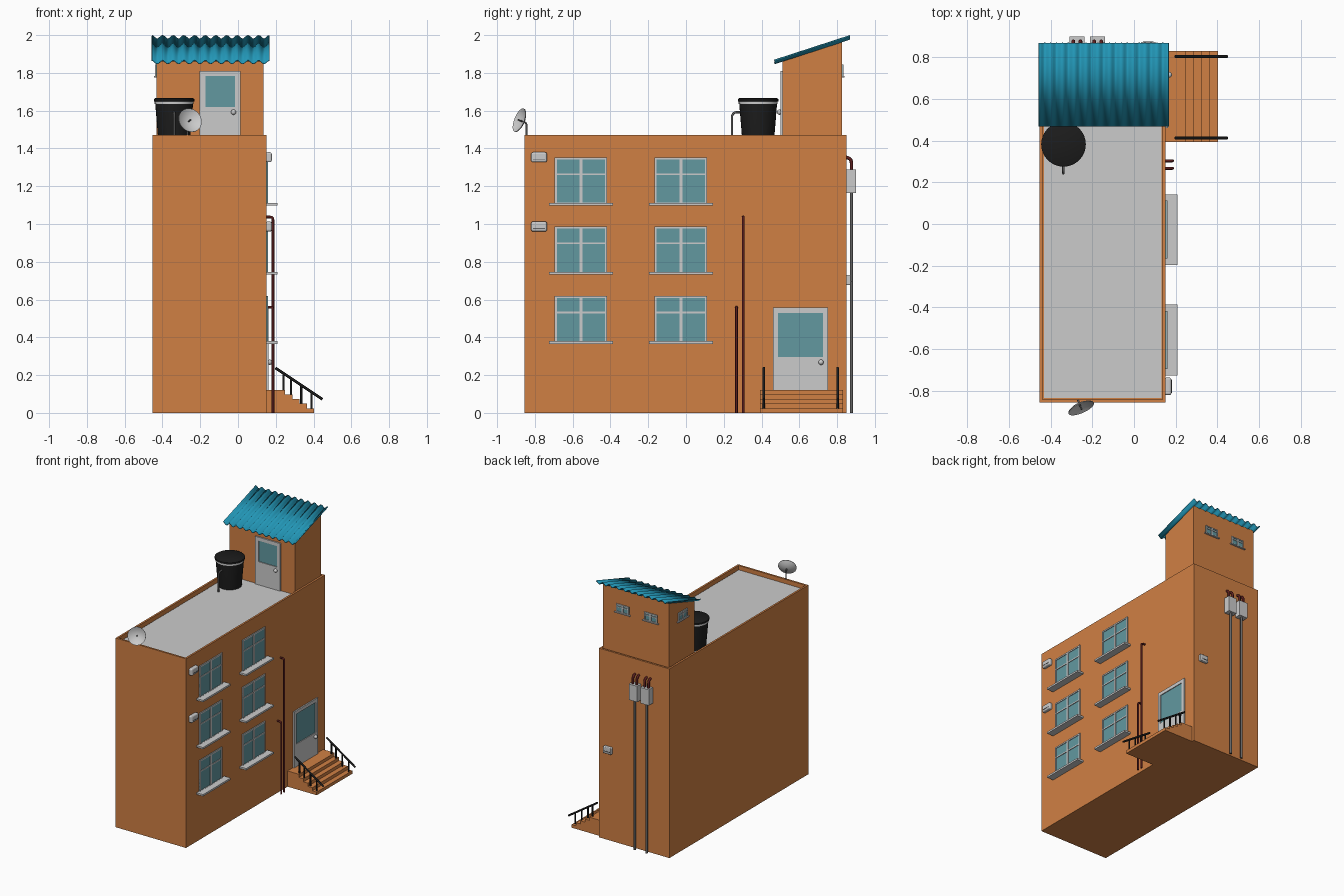
import bpy, bmesh, math
from mathutils import Vector, Matrix

if "Cube" in bpy.data.objects:
    bpy.data.objects.remove(bpy.data.objects["Cube"])


def material(name, rgb):
    m = bpy.data.materials.new(name)
    lin = [(c / 255 / 12.92) if c < 11 else ((c / 255 + 0.055) / 1.055) ** 2.4 for c in rgb]
    m.diffuse_color = (*lin, 1)
    m.use_nodes = True
    m.node_tree.nodes["Principled BSDF"].inputs["Base Color"].default_value = m.diffuse_color
    return m


ORANGE = material("orange_plaster", (208, 128, 68))
TEAL = material("teal_sheet", (34, 150, 182))
GLASS = material("glass", (98, 152, 160))
BLACK = material("black", (28, 28, 28))
RED = material("dark_red", (92, 30, 30))
STEEL = material("dark_grey", (100, 100, 100))


def finish(bm, name, mat=None, smooth=False, loc=(0, 0, 0), rot=0.0):
    bmesh.ops.recalc_face_normals(bm, faces=bm.faces[:])
    me = bpy.data.meshes.new(name)
    bm.to_mesh(me)
    bm.free()
    ob = bpy.data.objects.new(name, me)
    bpy.context.collection.objects.link(ob)
    ob.location, ob.rotation_euler = loc, (0, 0, rot)
    if mat:
        me.materials.append(mat)
    if smooth:
        bpy.ops.object.select_all(action='DESELECT')
        ob.select_set(True)
        bpy.context.view_layer.objects.active = ob
        bpy.ops.object.shade_smooth_by_angle()
    return ob


def boxes(name, spans, mat=None, bevel=0, **kw):
    """One mesh of boxes, each given as (x0, x1, y0, y1, z0, z1)."""
    bm = bmesh.new()
    for x0, x1, y0, y1, z0, z1 in spans:
        m = Matrix.Translation(((x0 + x1) / 2, (y0 + y1) / 2, (z0 + z1) / 2)) @ \
            Matrix.Diagonal((x1 - x0, y1 - y0, z1 - z0, 1))
        bmesh.ops.create_cube(bm, size=1, matrix=m)
    ob = finish(bm, name, mat, **kw)
    if bevel:
        b = ob.modifiers.new("round", 'BEVEL')
        b.width, b.segments = bevel, 3
    return ob


def prism(name, profile, axis, a, b, mat):
    """Extrude a 2D profile along x (profile yz) or y (profile xz)."""
    bm = bmesh.new()
    vs = [bm.verts.new((a, p, q) if axis == 'x' else (p, a, q)) for p, q in profile]
    f = bm.faces.new(vs)
    new = bmesh.ops.extrude_face_region(bm, geom=[f])['geom']
    d = (b - a, 0, 0) if axis == 'x' else (0, b - a, 0)
    bmesh.ops.translate(bm, vec=d, verts=[v for v in new if isinstance(v, bmesh.types.BMVert)])
    return finish(bm, name, mat)


def lathe(name, profile, mat=None, loc=(0, 0, 0), segs=32):
    bm = bmesh.new()
    vs = [bm.verts.new((r, 0, z)) for r, z in profile]
    es = [bm.edges.new(p) for p in zip(vs, vs[1:])]
    bmesh.ops.spin(bm, geom=vs + es, cent=(0, 0, 0), axis=(0, 0, 1),
                   angle=2 * math.pi, steps=segs, use_duplicate=False)
    bmesh.ops.remove_doubles(bm, verts=bm.verts[:], dist=1e-5)
    return finish(bm, name, mat, smooth=True, loc=loc)


def pipe(name, pts, r, mat, bend=0.03):
    """Round tube through points, with rounded corners."""
    pts = [Vector(p) for p in pts]
    path = [pts[0]]
    for a, c, b in zip(pts, pts[1:], pts[2:]):
        p, q = c + (a - c).normalized() * bend, c + (b - c).normalized() * bend
        for i in range(6):
            t = i / 5
            path.append(p * (1 - t) ** 2 + c * 2 * t * (1 - t) + q * t * t)
    path.append(pts[-1])
    cu = bpy.data.curves.new(name, 'CURVE')
    cu.dimensions, cu.bevel_depth, cu.bevel_resolution, cu.use_fill_caps = '3D', r, 2, True
    s = cu.splines.new('POLY')
    s.points.add(len(path) - 1)
    for sp, v in zip(s.points, path):
        sp.co = (*v, 1)
    cu.materials.append(mat)
    ob = bpy.data.objects.new(name, cu)
    bpy.context.collection.objects.link(ob)


def knob(name, loc):
    bm = bmesh.new()
    bmesh.ops.create_uvsphere(bm, u_segments=16, v_segments=10, radius=0.014)
    finish(bm, name, None, True, loc)


def window(name, w, h, bar, sill, loc, rot):
    """Window facing local -y, origin at the middle of its lower edge on the wall."""
    a, d = w / 2, -0.008
    boxes(name + "_glass", [(-a, a, -0.003, 0.01, 0, h)], GLASS, loc=loc, rot=rot)
    boxes(name + "_frame", [(-a, -a + bar, d, 0.01, 0, h), (a - bar, a, d, 0.01, 0, h),
                            (-a, a, d, 0.01, h - bar, h), (-a, a, d, 0.01, 0, bar),
                            (-bar * .7, bar * .7, d, 0.01, 0, h),
                            (-a, a, d, 0.01, h * .63, h * .63 + bar * .8)], loc=loc, rot=rot)
    boxes(name + "_sill", [(-a * 1.22, a * 1.22, -sill, 0.01, -0.004, h * .04)], loc=loc, rot=rot)


def door(name, w, h, glass, loc, rot):
    """Door facing local -y; glass = (x0, x1, z0, z1) in door space."""
    a, (x0, x1, z0, z1) = w / 2, glass
    boxes(name, [(-a, x0, -.01, .01, 0, h), (x1, a, -.01, .01, 0, h),
                 (x0, x1, -.01, .01, 0, z0), (x0, x1, -.01, .01, z1, h)], loc=loc, rot=rot)
    boxes(name + "_glass", [(x0, x1, -.004, .008, z0, z1)], GLASS, loc=loc, rot=rot)


# Main block with a sunken roof behind a parapet
X0, X1, Y0, Y1, H = -0.453, 0.152, -0.856, 0.851, 1.47
bm = bmesh.new()
bmesh.ops.create_cube(bm, size=1, matrix=Matrix.Translation(((X0 + X1) / 2, (Y0 + Y1) / 2, H / 2))
                      @ Matrix.Diagonal((X1 - X0, Y1 - Y0, H, 1)))
top = max(bm.faces, key=lambda f: f.calc_center_median().z)
bmesh.ops.inset_region(bm, faces=[top], thickness=0.021)
new = bmesh.ops.extrude_discrete_faces(bm, faces=[top])['faces'][0]
bmesh.ops.translate(bm, vec=(0, 0, -0.035), verts=new.verts[:])
finish(bm, "main_block", ORANGE)
boxes("roof_floor", [(X0 + .021, X1 - .021, Y0 + .021, Y1 - .021, 1.43, 1.44)])

# Stair house on the roof
prism("stair_house", [(.51, 1.43), (.825, 1.43), (.825, 1.968), (.51, 1.86)], 'x', -.431, .134, ORANGE)
door("roof_door", .215, .37, (-.078, .08, .18, .343), (-.095, .51, 1.44), 0)
knob("roof_door_knob", (-.024, .495, 1.592))
for i, x in enumerate((-.277, -.035)):
    window(f"back_window_{i}", .11, .065, .008, .014, (x, .825, 1.78), math.pi)
window("left_window", .11, .065, .008, .014, (-.431, .66, 1.78), -math.pi / 2)

# Corrugated roof sheet
bm = bmesh.new()
N, WAVES = 88, 11
rows = [[bm.verts.new((-.456 + .622 * i / N, y, z + .009 * math.cos(2 * math.pi * WAVES * i / N)))
         for i in range(N + 1)] for y, z in ((.468, 1.858), (.868, 1.988))]
for i in range(N):
    bm.faces.new((rows[0][i], rows[0][i + 1], rows[1][i + 1], rows[1][i]))
sheet = finish(bm, "corrugated_roof", TEAL, True)
s = sheet.modifiers.new("thickness", 'SOLIDIFY')
s.thickness, s.offset = 0.006, 0

# Water tank and its outlet pipe
lathe("water_tank", [(0, 1.44), (.084, 1.44), (.1, 1.635), (.1, 1.648), (.107, 1.65),
                     (.107, 1.662), (.1, 1.666), (0, 1.666)], BLACK, (-.338, .382, 0))
lathe("tank_ring", [(.099, 1.636), (.103, 1.636), (.103, 1.648), (.099, 1.648)], None, (-.338, .382, 0))
pipe("tank_pipe", [(-.338, .3, 1.592), (-.338, .243, 1.592), (-.338, .243, 1.44)], .006, STEEL)

# Satellite dish with post and feed
R, D = .066, .022
outer = [(R * i / 8, D * (i / 8) ** 2) for i in range(9)]
inner = [(r, z + .004) for r, z in reversed(outer)]
dish = lathe("dish", outer + inner)
n = Vector((.38, -.86, .34)).normalized()
center = Vector((-.258, -.872, 1.545))
dish.rotation_euler = n.to_track_quat('Z', 'Y').to_euler()
dish.location = center - n * .012
pipe("dish_feed", [center - n * .01, center + n * .02], .004, STEEL)
pipe("dish_post", [(-.268, -.845, 1.465), (-.268, -.845, 1.535), center - n * .012], .005, STEEL, .01)

# Right side windows, three storeys by two columns
for r in range(3):
    for c, y in enumerate((-.556, -.027)):
        window(f"window_{r}_{c}", .278, .25, .011, .056, (X1, y, .37 + .366 * r), math.pi / 2)

# Wall units
for i, z in enumerate((.96, 1.327)):
    boxes(f"wall_unit_{i}", [(X1 - .005, X1 + .027, -.82, -.736, z, z + .053)], bevel=.01)
    boxes(f"wall_unit_vent_{i}", [(X1 + .02, X1 + .029, -.81, -.746, z + .014, z + .018)], STEEL)
boxes("back_wall_unit", [(.034, .104, Y1 - .005, .873, .677, .73)], bevel=.006)
boxes("back_wall_unit_vent", [(.044, .094, .865, .875, .692, .698)], STEEL)

# Side riser pipes
for i, (y, z) in enumerate(((.303, 1.037), (.267, .56))):
    pipe(f"riser_pipe_{i}", [(.185, y, 0), (.185, y, z), (X1 - .01, y, z)], .007, RED, .015)

# Back meter boxes with conduits
for i, x in enumerate((-.274, -.174)):
    boxes(f"meter_box_{i}", [(x - .036, x + .036, Y1 - .003, .9, 1.165, 1.288)])
    pipe(f"meter_conduit_{i}", [(x, .876, 0), (x, .876, 1.17)], .009, STEEL)
    for j, dx in enumerate((-.017, .017)):
        pipe(f"meter_cable_{i}_{j}", [(x + dx, .876, 1.28), (x + dx, .876, 1.345),
                                      (x + dx, Y1 - .01, 1.355)], .009, RED, .022)

# Entrance door and steps
door("entrance_door", .292, .437, (-.119, .119, .177, .41), (X1, .606, .12), math.pi / 2)
knob("entrance_knob", (X1 + .016, .715, .268))
prof = [(X1 - .01, 0), (X1 - .01, .122)]
for i in range(5):
    x, z = .25 + .038 * i, .122 * (5 - i) / 5
    prof += [(x, z), (x, z - .0244 if i < 4 else 0)]
prism("entrance_steps", prof, 'y', .392, .83, ORANGE)

# Step railings
for i, y in enumerate((.412, .803)):
    pipe(f"handrail_{i}", [(.198, y, .238), (.447, y, .072)], .007, BLACK)
    for j, x in enumerate((.241, .281, .335, .389)):
        step = max(0, math.ceil((x - .25) / .038))
        pipe(f"rail_post_{i}_{j}", [(x, y, .115 - .0244 * step), (x, y, .238 - .667 * (x - .198))], .006, BLACK)
